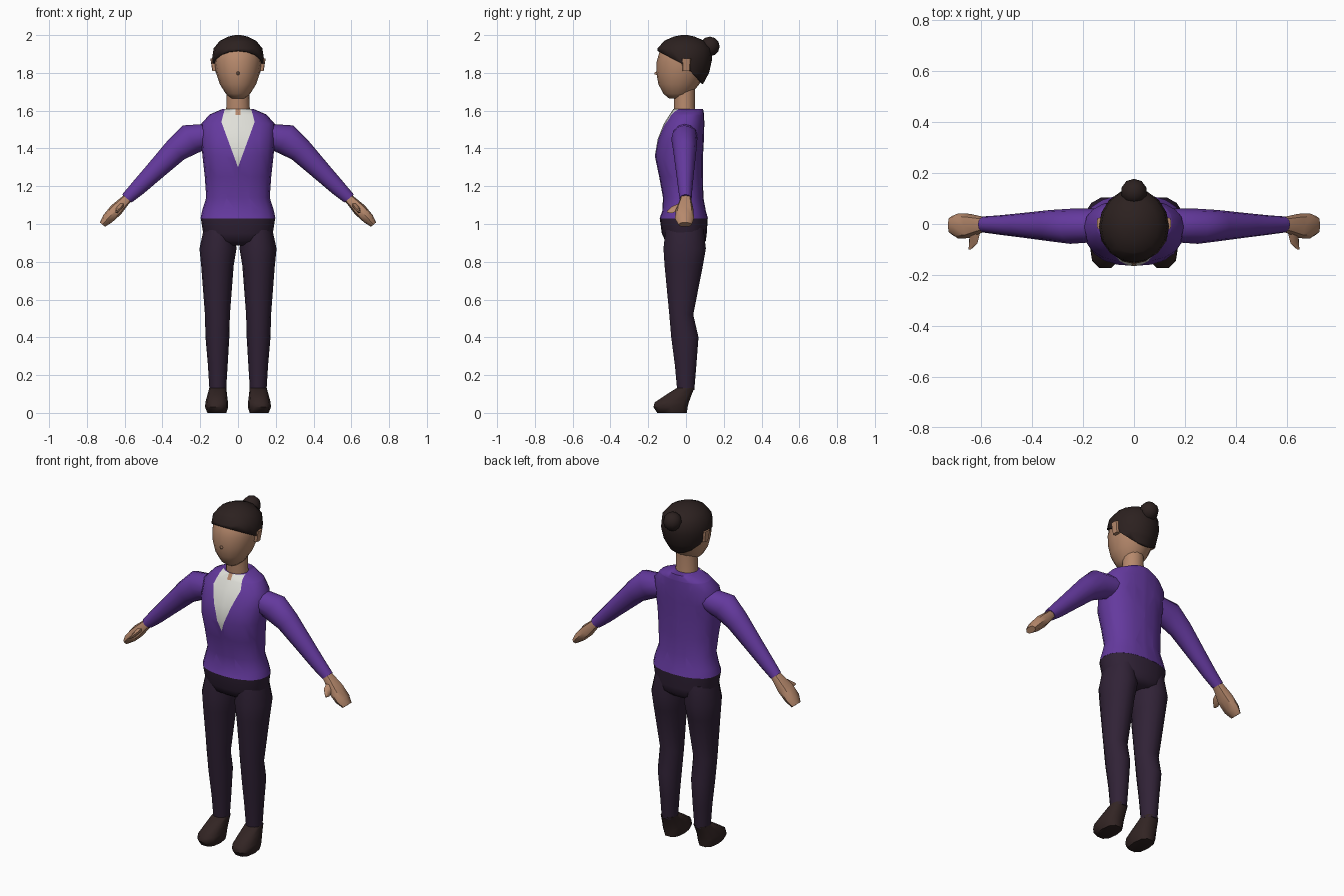
import bpy, bmesh, math
from mathutils import Vector

cube = bpy.data.objects.get("Cube")
if cube:
    bpy.data.objects.remove(cube, do_unlink=True)


def material(name, rgb):
    m = bpy.data.materials.new(name)
    m.use_nodes = True
    m.diffuse_color = (*rgb, 1)
    m.node_tree.nodes["Principled BSDF"].inputs["Base Color"].default_value = (*rgb, 1)
    return m


SKIN = material("skin", (0.47, 0.25, 0.15))
PURPLE = material("purple_knit", (0.127, 0.041, 0.34))
WHITE = material("white_shirt", (0.74, 0.74, 0.69))
TROUSER = material("dark_trousers", (0.03, 0.016, 0.037))
HAIR = material("dark_brown_hair", (0.025, 0.015, 0.014))
SHOE = material("brown_leather", (0.032, 0.018, 0.017))


def finish(name, bm, mats, angle=50):
    bmesh.ops.recalc_face_normals(bm, faces=bm.faces[:])
    mesh = bpy.data.meshes.new(name)
    bm.to_mesh(mesh)
    bm.free()
    for m in mats:
        mesh.materials.append(m)
    ob = bpy.data.objects.new(name, mesh)
    bpy.context.collection.objects.link(ob)
    bpy.ops.object.select_all(action='DESELECT')
    ob.select_set(True)
    bpy.context.view_layer.objects.active = ob
    bpy.ops.object.shade_smooth_by_angle(angle=math.radians(angle))
    return ob


def loft(rings, sides=16, power=2.0):
    """Skin a tube through rings given as (centre, half axis u, half axis v)."""
    bm = bmesh.new()
    loops = []

    def bulge(t):
        return math.copysign(abs(t) ** (2 / power), t)

    for c, u, v in rings:
        angles = [math.tau * i / sides for i in range(sides)]
        loops.append([bm.verts.new(c + u * bulge(math.cos(a)) + v * bulge(math.sin(a)))
                      for a in angles])
    for a, b in zip(loops, loops[1:]):
        for i in range(sides):
            j = (i + 1) % sides
            bm.faces.new((a[i], a[j], b[j], b[i]))
    bm.faces.new(loops[0])
    bm.faces.new(loops[-1])
    bmesh.ops.recalc_face_normals(bm, faces=bm.faces[:])
    return bm


def level(z, rx, y0, y1, x=0):
    """Horizontal ring from its height, half width, front and back."""
    return (Vector((x, (y0 + y1) / 2, z)), Vector((rx, 0, 0)),
            Vector((0, (y1 - y0) / 2, 0)))


def cut(bm, point, normal):
    bmesh.ops.bisect_plane(bm, geom=bm.verts[:] + bm.edges[:] + bm.faces[:],
                           plane_co=point, plane_no=normal)


# Jumper with a shirt front cut into it
TIP, WIDE, TOP = 1.30, 1.54, 1.61
HALF, COLLAR, NOTCH = 0.088, 0.07, 0.012
bm = loft([level(1.03, 0.198, -0.14, 0.116), level(1.07, 0.19, -0.125, 0.105),
           level(1.14, 0.168, -0.122, 0.092), level(1.25, 0.176, -0.142, 0.09),
           level(1.36, 0.188, -0.165, 0.09), level(1.45, 0.197, -0.15, 0.095),
           level(1.53, 0.195, -0.118, 0.097), level(1.58, 0.15, -0.086, 0.096),
           level(TOP, 0.08, -0.066, 0.09)], 20, 2.3)
for s in (-1, 1):
    cut(bm, (0, 0, TIP), (WIDE - TIP, 0, -s * HALF))
    cut(bm, (s * HALF, 0, WIDE), (TOP - WIDE, 0, s * (HALF - COLLAR)))
    cut(bm, (s * NOTCH, 0, 0), (1, 0, 0))
cut(bm, (0, 0, 1.578), (0, 0, 1))
for f in bm.faces:
    c = f.calc_center_median()
    edge = min((c.z - TIP) * HALF / (WIDE - TIP),
               HALF - (c.z - WIDE) * (HALF - COLLAR) / (TOP - WIDE))
    if c.y < 0 and f.normal.z < 0.95 and abs(c.x) < edge:
        f.material_index = 2 if abs(c.x) < NOTCH and c.z > 1.578 else 1
finish("jumper", bm, [PURPLE, WHITE, SKIN])

# Hips
finish("hips", loft([level(1.03, 0.197, -0.139, 0.115), level(0.95, 0.184, -0.128, 0.11),
                     level(0.91, 0.17, -0.11, 0.105), level(0.885, 0.1, -0.07, 0.08)],
                    20, 2.3), [TROUSER])

# Neck and head
finish("neck", loft([level(1.56, 0.068, -0.06, 0.055), level(1.62, 0.062, -0.065, 0.048),
                     level(1.73, 0.058, -0.065, 0.05)], 14), [SKIN])
finish("head", loft([level(1.665, 0.035, -0.09, 0), level(1.69, 0.065, -0.12, 0.03),
                     level(1.74, 0.096, -0.146, 0.07), level(1.80, 0.116, -0.157, 0.105),
                     level(1.86, 0.125, -0.155, 0.122), level(1.92, 0.12, -0.138, 0.115),
                     level(1.96, 0.09, -0.1, 0.085), level(1.98, 0.04, -0.05, 0.03)]), [SKIN])

# Nose
finish("nose", loft([(Vector((0, -0.145, 1.80)), Vector((0.014, 0, 0)), Vector((0, 0, 0.018))),
                     (Vector((0, -0.166, 1.797)), Vector((0.004, 0, 0)), Vector((0, 0, 0.005)))],
                    6), [SKIN])

# Hair cap, trimmed along a hairline that drops towards the nape
bm = loft([level(1.72, 0.085, -0.14, 0.08), level(1.75, 0.105, -0.152, 0.095),
           level(1.80, 0.127, -0.162, 0.122), level(1.87, 0.138, -0.16, 0.138),
           level(1.93, 0.129, -0.15, 0.135), level(1.97, 0.096, -0.115, 0.098),
           level(1.992, 0.052, -0.065, 0.045), level(2.0, 0.015, -0.025, 0.01)])
LINE, SLOPES = 1.838, (0.52, 1.1)
for k in SLOPES:
    cut(bm, (0, 0, LINE), (0, k, 1))
bare = []
for f in bm.faces:
    c = f.calc_center_median()
    if c.z < min(LINE - k * c.y for k in SLOPES):
        bare.append(f)
bmesh.ops.delete(bm, geom=bare, context='FACES')
hair = finish("hair", bm, [HAIR])
shell = hair.modifiers.new("thickness", 'SOLIDIFY')
shell.thickness = 0.014
shell.offset = -1

# Hair bun
bm = bmesh.new()
bmesh.ops.create_uvsphere(bm, u_segments=10, v_segments=6, radius=0.052)
bmesh.ops.translate(bm, verts=bm.verts[:], vec=(0, 0.126, 1.94))
finish("hair_bun", bm, [HAIR])


def limb_ring(s, x, z, r, lean, y0, y1):
    """Ring across an arm, its upper side leaning outward by an angle."""
    a = math.radians(lean)
    return (Vector((s * x, (y0 + y1) / 2, z)),
            Vector((s * math.sin(a), 0, math.cos(a))) * r, Vector((0, (y1 - y0) / 2, 0)))


# Paired parts: ears, arms, hands, thumbs, legs and shoes
for s, side in ((1, "left"), (-1, "right")):
    finish(side + "_ear", loft([level(1.81, 0.012, -0.018, 0.02, s * 0.124),
                                level(1.875, 0.014, -0.022, 0.026, s * 0.132)], 8, 4), [SKIN])

    finish(side + "_sleeve", loft([
        limb_ring(s, 0.14, 1.47, 0.062, 0, -0.07, 0.06),
        limb_ring(s, 0.25, 1.45, 0.083, 30, -0.078, 0.06),
        limb_ring(s, 0.33, 1.39, 0.066, 44, -0.068, 0.055),
        limb_ring(s, 0.45, 1.27, 0.051, 46, -0.052, 0.042),
        limb_ring(s, 0.53, 1.19, 0.042, 48, -0.042, 0.034),
        limb_ring(s, 0.588, 1.135, 0.033, 50, -0.034, 0.03)], 12), [PURPLE])

    finish(side + "_hand", loft([
        limb_ring(s, 0.57, 1.15, 0.025, 50, -0.028, 0.025),
        limb_ring(s, 0.60, 1.122, 0.027, 50, -0.035, 0.03),
        limb_ring(s, 0.645, 1.075, 0.035, 50, -0.055, 0.04),
        limb_ring(s, 0.69, 1.028, 0.03, 50, -0.058, 0.042),
        limb_ring(s, 0.718, 0.997, 0.018, 50, -0.04, 0.03)], 8, 2.4), [SKIN])

    finish(side + "_thumb", loft([
        (Vector((s * 0.625, -0.035, 1.092)), Vector((s * 0.02, 0, -0.018)),
         Vector((s * 0.01, 0, 0.01))),
        (Vector((s * 0.632, -0.075, 1.075)), Vector((s * 0.017, 0, -0.018)),
         Vector((s * 0.007, 0, 0.007))),
        (Vector((s * 0.645, -0.1, 1.065)), Vector((s * 0.004, 0, -0.004)),
         Vector((s * 0.003, 0, 0.003)))], 6), [SKIN])

    finish(side + "_trouser_leg", loft([
        level(0.98, 0.08, -0.11, 0.095, s * 0.1), level(0.87, 0.098, -0.122, 0.108, s * 0.106),
        level(0.78, 0.086, -0.116, 0.092, s * 0.109), level(0.52, 0.066, -0.09, 0.04, s * 0.109),
        level(0.40, 0.063, -0.08, 0.068, s * 0.109), level(0.25, 0.052, -0.06, 0.056, s * 0.107),
        level(0.12, 0.044, -0.048, 0.045, s * 0.107)], 14), [TROUSER])

    finish(side + "_shoe", loft([
        level(0.008, 0.05, -0.155, 0.008, s * 0.112), level(0.03, 0.061, -0.176, 0.012, s * 0.113),
        level(0.055, 0.06, -0.17, 0.018, s * 0.113), level(0.095, 0.052, -0.11, 0.032, s * 0.11),
        level(0.132, 0.045, -0.05, 0.046, s * 0.107)], 10, 2.6), [SHOE])

# Rest the soles on the floor
for ob in bpy.context.collection.objects:
    if ob.name.endswith("_shoe"):
        for v in ob.data.vertices:
            if v.co.z < 0.01:
                v.co.z = 0
